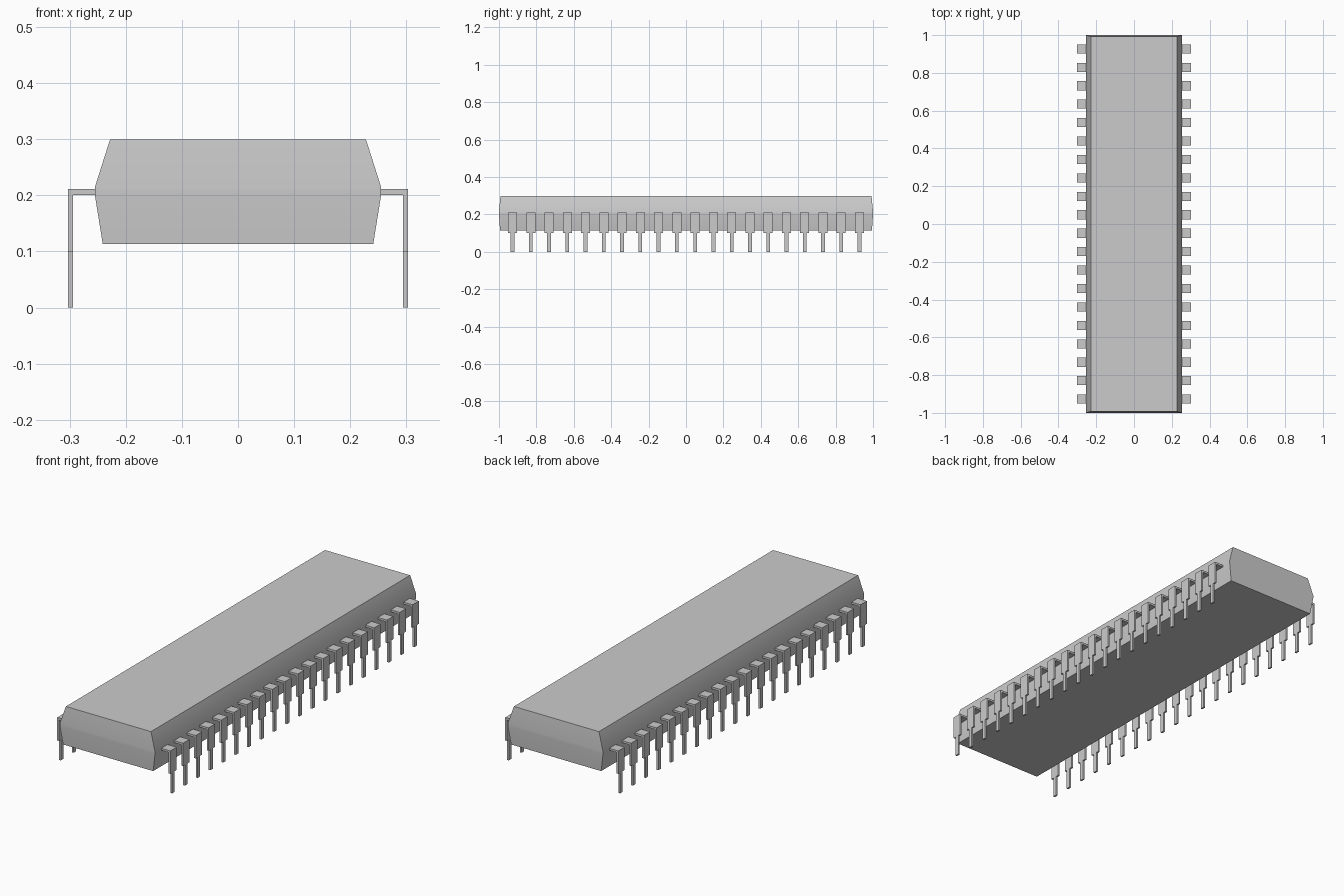
import bpy
import bmesh
import math

default = bpy.data.objects.get("Cube")
if default:
    bpy.data.objects.remove(default, do_unlink=True)

grey = bpy.data.materials.new("light_grey")
grey.use_nodes = True
grey.diffuse_color = (0.6, 0.6, 0.6, 1)
grey.node_tree.nodes["Principled BSDF"].inputs["Base Color"].default_value = (0.6, 0.6, 0.6, 1)


def finish(bm, name):
    bmesh.ops.recalc_face_normals(bm, faces=bm.faces[:])
    mesh = bpy.data.meshes.new(name)
    bm.to_mesh(mesh)
    bm.free()
    mesh.materials.append(grey)
    obj = bpy.data.objects.new(name, mesh)
    bpy.context.collection.objects.link(obj)
    return obj


def prism(bm, outline, direction):
    """Extrude a closed outline of 3D points along a direction."""
    face = bm.faces.new([bm.verts.new(p) for p in outline])
    result = bmesh.ops.extrude_face_region(bm, geom=[face], use_keep_orig=True)
    moved = [v for v in result["geom"] if isinstance(v, bmesh.types.BMVert)]
    bmesh.ops.translate(bm, verts=moved, vec=direction)


# Body: rectangular rings (half width, half length, height) joined upward
levels = [(0.241, 0.994, 0.113), (0.255, 1.0, 0.2),
          (0.255, 1.0, 0.215), (0.228, 0.992, 0.3)]
bm = bmesh.new()
rings = [[bm.verts.new((sx * w, sy * l, z))
          for sx, sy in ((-1, -1), (1, -1), (1, 1), (-1, 1))]
         for w, l, z in levels]
bm.faces.new(rings[0])
bm.faces.new(rings[-1])
for low, high in zip(rings, rings[1:]):
    for i in range(4):
        j = (i + 1) % 4
        bm.faces.new((low[i], low[j], high[j], high[i]))
body = finish(bm, "chip_body")
bpy.ops.object.select_all(action='DESELECT')
body.select_set(True)
bpy.context.view_layer.objects.active = body
bpy.ops.object.shade_smooth_by_angle(angle=math.radians(30))

# Pin: flat shelf leaving the body, then a stepped leg bent straight down
WIDE, THIN = 0.024, 0.01
INNER, OUTER = 0.294, 0.303
bm = bmesh.new()
prism(bm, [(0.25, -WIDE, 0.201), (OUTER, -WIDE, 0.201),
           (OUTER, -WIDE, 0.211), (0.25, -WIDE, 0.211)], (0, 2 * WIDE, 0))
half = [(THIN, 0), (THIN, 0.1), (WIDE, 0.1), (WIDE, 0.201)]
leg = half + [(-y, z) for y, z in reversed(half)]
prism(bm, [(INNER, y, z) for y, z in leg], (OUTER - INNER, 0, 0))
pin = finish(bm, "pin_left_01")

# Twenty pins along each side, sharing one mesh
PINS, PITCH = 20, 0.0976
for side, turn in (("left", 0), ("right", math.pi)):
    for i in range(PINS):
        if side == "left" and i == 0:
            obj = pin
        else:
            obj = bpy.data.objects.new(f"pin_{side}_{i + 1:02d}", pin.data)
            bpy.context.collection.objects.link(obj)
        obj.location.y = (i - (PINS - 1) / 2) * PITCH
        obj.rotation_euler.z = turn
